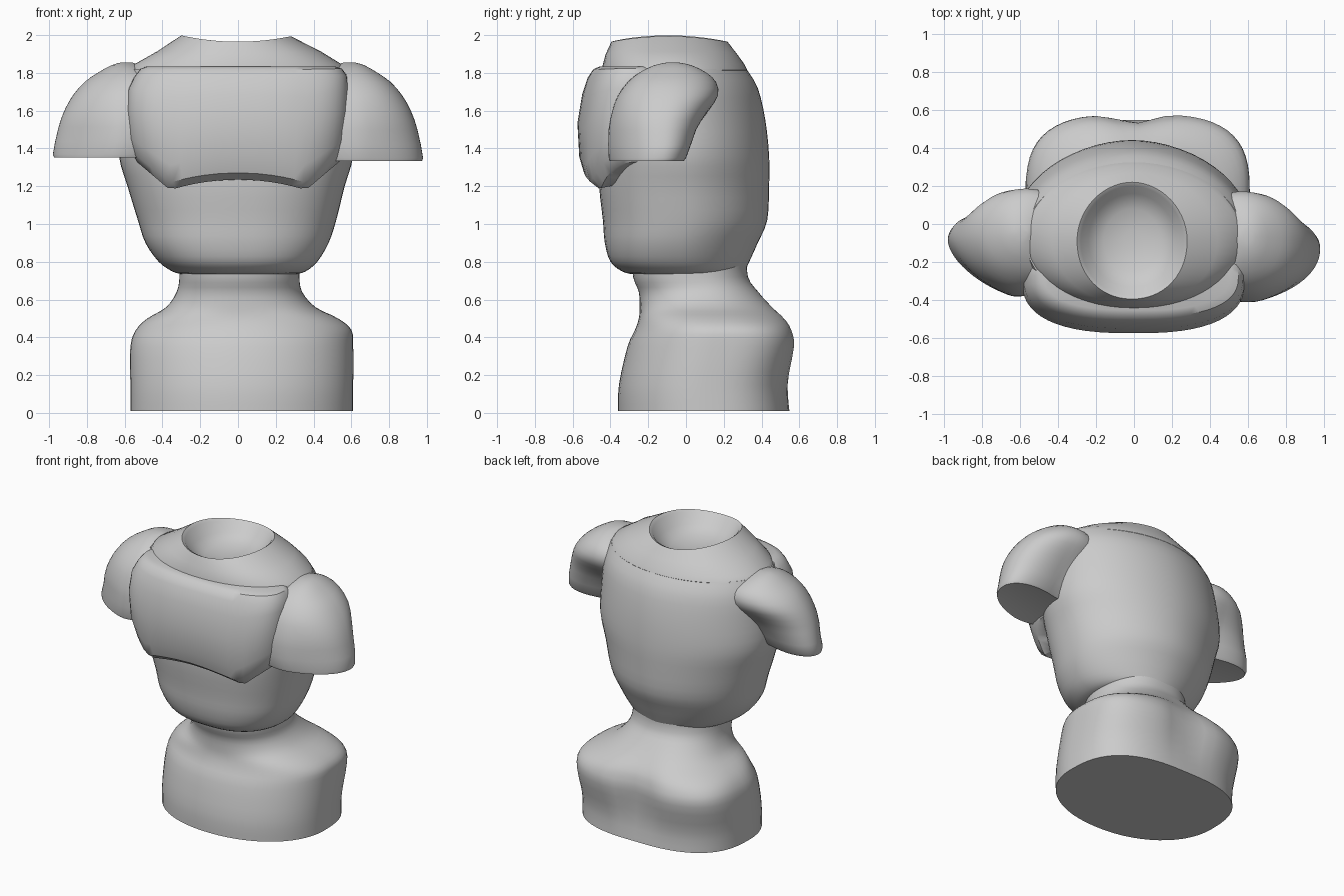
import bpy, bmesh, math

N = 56


def ring(z, x0, x1, y0, y1, nf=2.3, nb=2.3, zf=None, yf=None):
    """Superelliptic ring with separate front and back squareness."""
    cx, cy, hx, hy = (x0 + x1) / 2, (y0 + y1) / 2, (x1 - x0) / 2, (y1 - y0) / 2
    pts = []
    for i in range(N):
        a = 2 * math.pi * i / N
        c, s = math.cos(a), math.sin(a)
        n = nf if s < 0 else nb
        x = cx + hx * math.copysign(abs(c) ** (2 / n), c)
        y = cy + hy * math.copysign(abs(s) ** (2 / n), s)
        if yf:
            y += yf(x, s, z)
        pts.append((x, y, zf(x, y, z) if zf else z))
    return pts


def smooth(rows, k=3):
    """Catmull-Rom interpolation of the section table."""
    out = []
    for i in range(len(rows) - 1):
        p = [rows[max(0, i - 1)], rows[i], rows[i + 1], rows[min(len(rows) - 1, i + 2)]]
        for j in range(k):
            t = j / k
            out.append([0.5 * (2 * b + (c - a) * t + (2 * a - 5 * b + 4 * c - d) * t * t
                               + (3 * b - a - 3 * c + d) * t ** 3) for a, b, c, d in zip(*p)])
    return out + [rows[-1]]


def loft(name, rings, angle=40):
    bm = bmesh.new()
    vs = [[bm.verts.new(p) for p in r] for r in rings]
    for a, b in zip(vs, vs[1:]):
        for i in range(N):
            j = (i + 1) % N
            bm.faces.new((a[i], a[j], b[j], b[i]))
    bm.faces.new(vs[0][::-1])
    bm.faces.new(vs[-1])
    bmesh.ops.recalc_face_normals(bm, faces=bm.faces)
    me = bpy.data.meshes.new(name)
    bm.to_mesh(me)
    bm.free()
    ob = bpy.data.objects.new(name, me)
    bpy.context.collection.objects.link(ob)
    bpy.ops.object.select_all(action='DESELECT')
    ob.select_set(True)
    bpy.context.view_layer.objects.active = ob
    bpy.ops.object.shade_smooth_by_angle(angle=math.radians(angle))
    return ob


# Hips and waist, with a shallow crease at the back
def crease(x, s, z):
    return -0.05 * max(0, s) * math.exp(-(x / 0.13) ** 2 - ((z - 0.36) / 0.2) ** 2)


hips = [(0.01, -0.57, 0.61, -0.36, 0.55, 2.1, 2.7),
        (0.15, -0.57, 0.61, -0.355, 0.545, 2.1, 2.8),
        (0.35, -0.57, 0.61, -0.31, 0.58, 2.1, 3.1),
        (0.44, -0.54, 0.60, -0.27, 0.565, 2.1, 3.0),
        (0.50, -0.48, 0.53, -0.25, 0.53, 2.2, 2.6),
        (0.56, -0.38, 0.41, -0.245, 0.47, 2.2, 2.3),
        (0.64, -0.325, 0.34, -0.25, 0.39, 2.2, 2.2),
        (0.72, -0.31, 0.325, -0.28, 0.33, 2.2, 2.2),
        (0.85, -0.31, 0.325, -0.29, 0.32, 2.2, 2.2)]
loft("hips_and_waist", [ring(*r, yf=crease) for r in smooth(hips)])

# Torso with an overhanging lower edge
torso = [(0.735, -0.30, 0.31, -0.29, 0.28),
         (0.75, -0.35, 0.36, -0.34, 0.31),
         (0.80, -0.42, 0.42, -0.40, 0.335),
         (0.90, -0.49, 0.48, -0.43, 0.38),
         (1.02, -0.53, 0.52, -0.44, 0.43),
         (1.20, -0.585, 0.565, -0.46, 0.44),
         (1.36, -0.63, 0.61, -0.46, 0.44),
         (1.55, -0.62, 0.61, -0.46, 0.42),
         (1.72, -0.60, 0.60, -0.44, 0.38),
         (1.82, -0.57, 0.57, -0.42, 0.32)]
loft("torso", [ring(*r, 2.4, 1.9) for r in smooth(torso)])


# Collar with a saddle-shaped rim and a bowl-shaped neck socket
def saddle(x, y, z):
    return z + 0.035 * min(1, (x / 0.3) ** 2) * max(0, (z - 1.86) / 0.11)


collar = [(1.79, -0.565, 0.565, -0.43, 0.31),
          (1.815, -0.57, 0.57, -0.445, 0.325),
          (1.845, -0.55, 0.55, -0.44, 0.31),
          (1.90, -0.43, 0.44, -0.425, 0.27),
          (1.965, -0.30, 0.28, -0.395, 0.22),
          (1.955, -0.28, 0.26, -0.375, 0.20),
          (1.90, -0.24, 0.22, -0.33, 0.16),
          (1.86, -0.16, 0.14, -0.25, 0.08),
          (1.845, -0.05, 0.03, -0.13, -0.03)]
loft("collar", [ring(*r, 2.1, 1.95, zf=saddle) for r in collar], 35)


# Chest plate whose lower edge dips at two corners and rises to the sides
def plate_z(x, y, t):
    x = abs(x)
    low = 1.235 - 0.055 * (x / 0.36) ** 2 if x < 0.36 else 1.18 + (x - 0.36) * 0.85
    return low + t * (1.835 - low)


plate = [(0.03, -0.50, 0.50, -0.42, -0.02),
         (0.0, -0.535, 0.535, -0.49, -0.02),
         (0.06, -0.56, 0.56, -0.54, 0.0),
         (0.20, -0.58, 0.575, -0.565, 0.0),
         (0.50, -0.59, 0.585, -0.575, 0.0),
         (0.75, -0.58, 0.585, -0.55, 0.0),
         (0.90, -0.545, 0.575, -0.52, -0.02),
         (0.975, -0.515, 0.55, -0.49, -0.05),
         (1.0, -0.48, 0.51, -0.455, -0.06)]
loft("chest_plate", [ring(*r, 2.6, 2.0, zf=plate_z) for r in plate], 35)

# Shoulder caps: tips swept back, right and left differ slightly in depth
shoulder = [(1.335, 0.36, 0.965, -0.40, -0.04),
            (1.35, 0.32, 0.98, -0.41, -0.02),
            (1.50, 0.26, 0.95, -0.41, 0.05),
            (1.60, 0.26, 0.915, -0.39, 0.12),
            (1.68, 0.28, 0.87, -0.36, 0.17),
            (1.75, 0.32, 0.81, -0.31, 0.16),
            (1.80, 0.42, 0.74, -0.25, 0.11),
            (1.84, 0.52, 0.67, -0.17, 0.03),
            (1.855, 0.56, 0.62, -0.10, -0.04)]
for side, sx, lift, dy, sweep, nf in (("right", 1, 0.0, 0.0, 0.26, 2.3),
                                      ("left", -1, 0.02, 0.03, 0.32, 1.9)):
    rows = [(z + lift * (1.855 - z) / 0.52, *sorted((sx * a, sx * b)), c + dy, d + dy / 2)
            for z, a, b, c, d in shoulder]

    def swept(x, s, z):
        return sweep * max(0, abs(x) - 0.64) * min(1, max(0, (1.75 - z) / 0.3))

    loft(side + "_shoulder_cap", [ring(*r, nf, 2.0, yf=swept) for r in smooth(rows, 2)])
